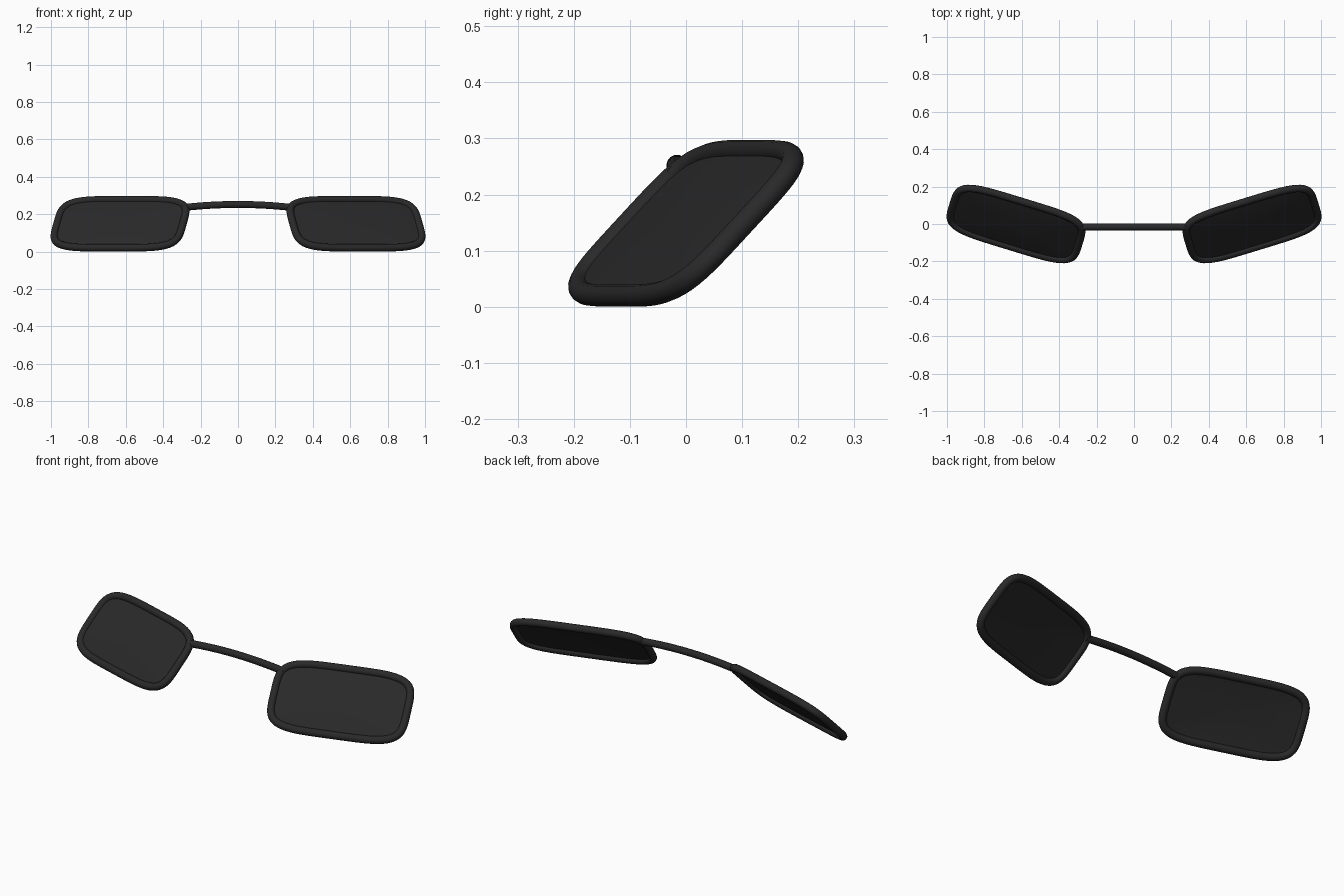
import bpy, bmesh, math
from mathutils import Vector

if "Cube" in bpy.data.objects:
    bpy.data.objects.remove(bpy.data.objects["Cube"])

mat = bpy.data.materials.new("matte black")
mat.diffuse_color = (0.022, 0.022, 0.022, 1)
mat.use_nodes = True
mat.node_tree.nodes["Principled BSDF"].inputs["Base Color"].default_value = mat.diffuse_color

YAW, TILT = math.radians(17), math.radians(44)
HALF_W, HALF_H, POWER = 0.352, 0.179, 4.5
TUBE, SAG = 0.02, 0.012
CENTRE = Vector((0.631, 0, 0.1487))
N = 96


def outline(t):
    """Point of the rounded lens outline at angle t."""
    c, s = math.cos(t), math.sin(t)
    k = (abs(c) ** POWER + abs(s) ** POWER) ** (-1 / POWER)
    return c * k * HALF_W, s * k * HALF_H


def place(u, v, n, side):
    """Lens coordinates (across, up, forward) to the model, mirrored by side."""
    U = Vector((math.cos(YAW), math.sin(YAW), 0))
    V = Vector((-math.sin(YAW) * math.sin(TILT), math.cos(YAW) * math.sin(TILT), math.cos(TILT)))
    p = CENTRE + U * u + V * v + U.cross(V) * n
    return Vector((p.x * side, p.y, p.z))


def tube(name, points, radius, closed):
    cu = bpy.data.curves.new(name, 'CURVE')
    cu.dimensions = '3D'
    cu.bevel_depth = radius
    cu.bevel_resolution = 5
    cu.use_fill_caps = True
    sp = cu.splines.new('POLY')
    sp.points.add(len(points) - 1)
    for q, p in zip(sp.points, points):
        q.co = (*p, 1)
    sp.use_cyclic_u = closed
    ob = bpy.data.objects.new(name, cu)
    bpy.context.collection.objects.link(ob)
    finish(ob, True)


def finish(ob, convert=False):
    bpy.ops.object.select_all(action='DESELECT')
    ob.select_set(True)
    bpy.context.view_layer.objects.active = ob
    if convert:
        bpy.ops.object.convert(target='MESH')
        ob = bpy.context.object
    ob.data.materials.clear()
    ob.data.materials.append(mat)
    bpy.ops.object.shade_smooth_by_angle(angle=math.radians(45))


def lens(name, side):
    """Thin domed disc: concentric rings of the outline, front and back skins."""
    bm = bmesh.new()
    rings = 12

    def skin(offset):
        mid = bm.verts.new(place(0, 0, SAG + offset, side))
        prev = None
        for r in range(1, rings + 1):
            f = r / rings
            ring = []
            for i in range(N):
                u, v = outline(2 * math.pi * i / N)
                ring.append(bm.verts.new(place(u * f, v * f, SAG * (1 - f * f) + offset, side)))
            for i in range(N):
                j = (i + 1) % N
                if prev:
                    bm.faces.new((prev[i], ring[i], ring[j], prev[j]))
                else:
                    bm.faces.new((mid, ring[i], ring[j]))
            prev = ring
        return prev

    a, b = skin(0.004), skin(-0.004)
    for i in range(N):
        j = (i + 1) % N
        bm.faces.new((a[i], b[i], b[j], a[j]))
    bmesh.ops.recalc_face_normals(bm, faces=bm.faces)
    me = bpy.data.meshes.new(name)
    bm.to_mesh(me)
    bm.free()
    ob = bpy.data.objects.new(name, me)
    bpy.context.collection.objects.link(ob)
    finish(ob)


# rims and lenses, both sides
for label, side in (("right", 1), ("left", -1)):
    rim = [place(*outline(2 * math.pi * i / N), 0, side) for i in range(N)]
    tube("rim_" + label, rim, TUBE, True)
    lens("lens_" + label, side)

# arched bridge between the rims
arch = []
for i in range(25):
    t = i / 12 - 1
    arch.append((0.295 * t, -0.016, 0.252 - 0.017 * t * t))
tube("bridge", arch, 0.019, False)
